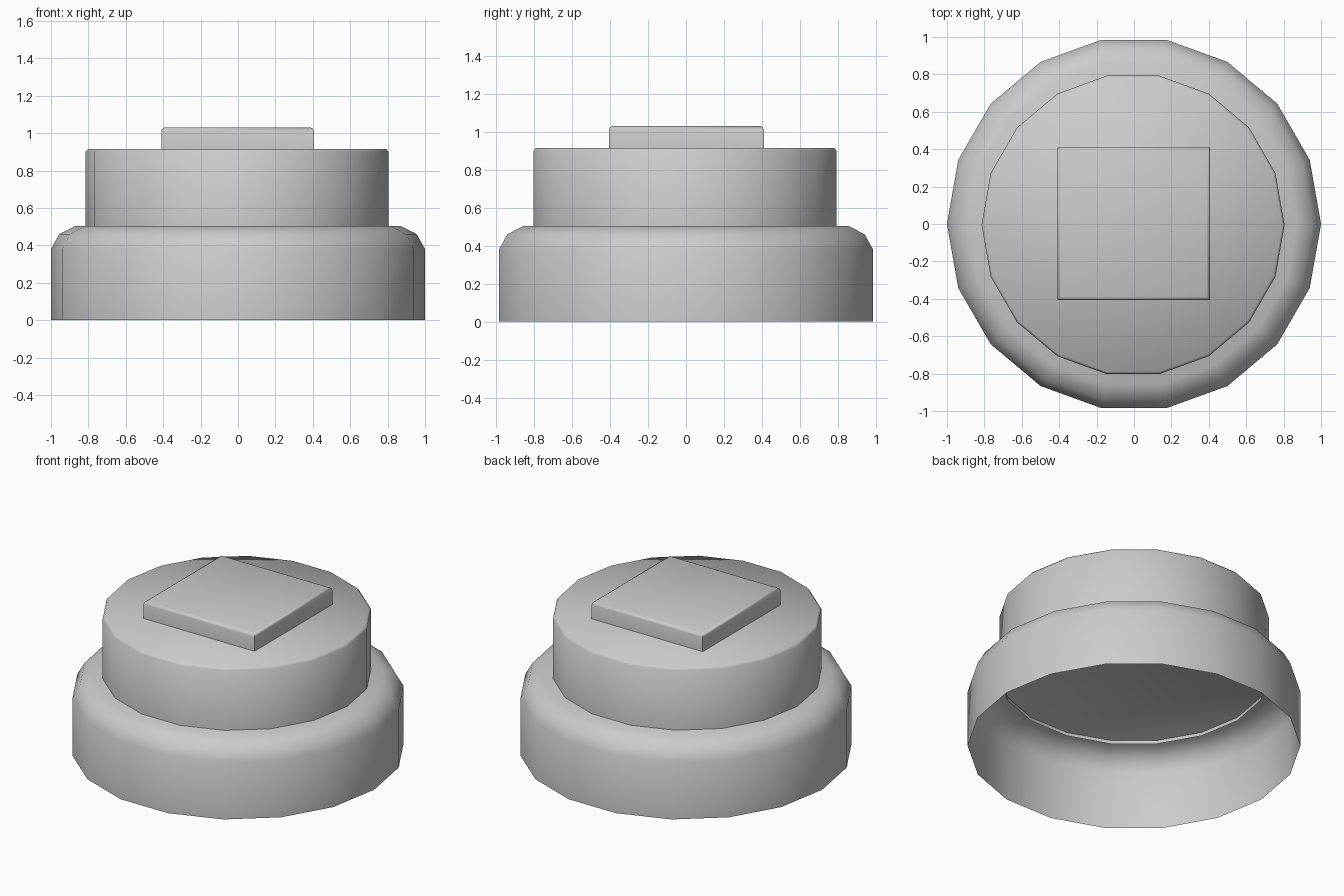
import bpy, bmesh
from math import cos, sin, pi, radians, sqrt

if "Cube" in bpy.data.objects:
    bpy.data.objects.remove(bpy.data.objects["Cube"])


def tier(name, profile, sides, start=0.0, offset=(0, 0), angle=60):
    """Sweep an (r, z) profile round z, cap the top, leave the bottom open."""
    bm = bmesh.new()
    rings = []
    for r, z in profile:
        rings.append([bm.verts.new((offset[0] + r * cos(start + 2 * pi * i / sides),
                                    offset[1] + r * sin(start + 2 * pi * i / sides), z))
                      for i in range(sides)])
    for a, b in zip(rings, rings[1:]):
        for i in range(sides):
            j = (i + 1) % sides
            bm.faces.new((a[i], a[j], b[j], b[i]))
    bm.faces.new(rings[-1])
    mesh = bpy.data.meshes.new(name)
    bm.to_mesh(mesh)
    bm.free()
    ob = bpy.data.objects.new(name, mesh)
    bpy.context.collection.objects.link(ob)
    bpy.ops.object.select_all(action='DESELECT')
    ob.select_set(True)
    bpy.context.view_layer.objects.active = ob
    bpy.ops.object.shade_smooth_by_angle(angle=radians(angle))
    return ob


# Wide base with a rounded shoulder
tier("base_tier", [(1, 0), (1, 0.38), (0.955, 0.46), (0.87, 0.503)], 18)

# Narrower drum, dipping slightly through the base's top
tier("upper_tier", [(0.81, 0.48), (0.81, 0.90), (0.797, 0.915)], 18,
     offset=(-0.005, -0.005))

# Square plate with a small bevel on top
h = sqrt(2)
tier("top_plate", [(0.408 * h, 0.89), (0.408 * h, 1.01), (0.402 * h, 1.024), (0.39 * h, 1.03)],
     4, start=pi / 4, offset=(-0.002, 0.002))
